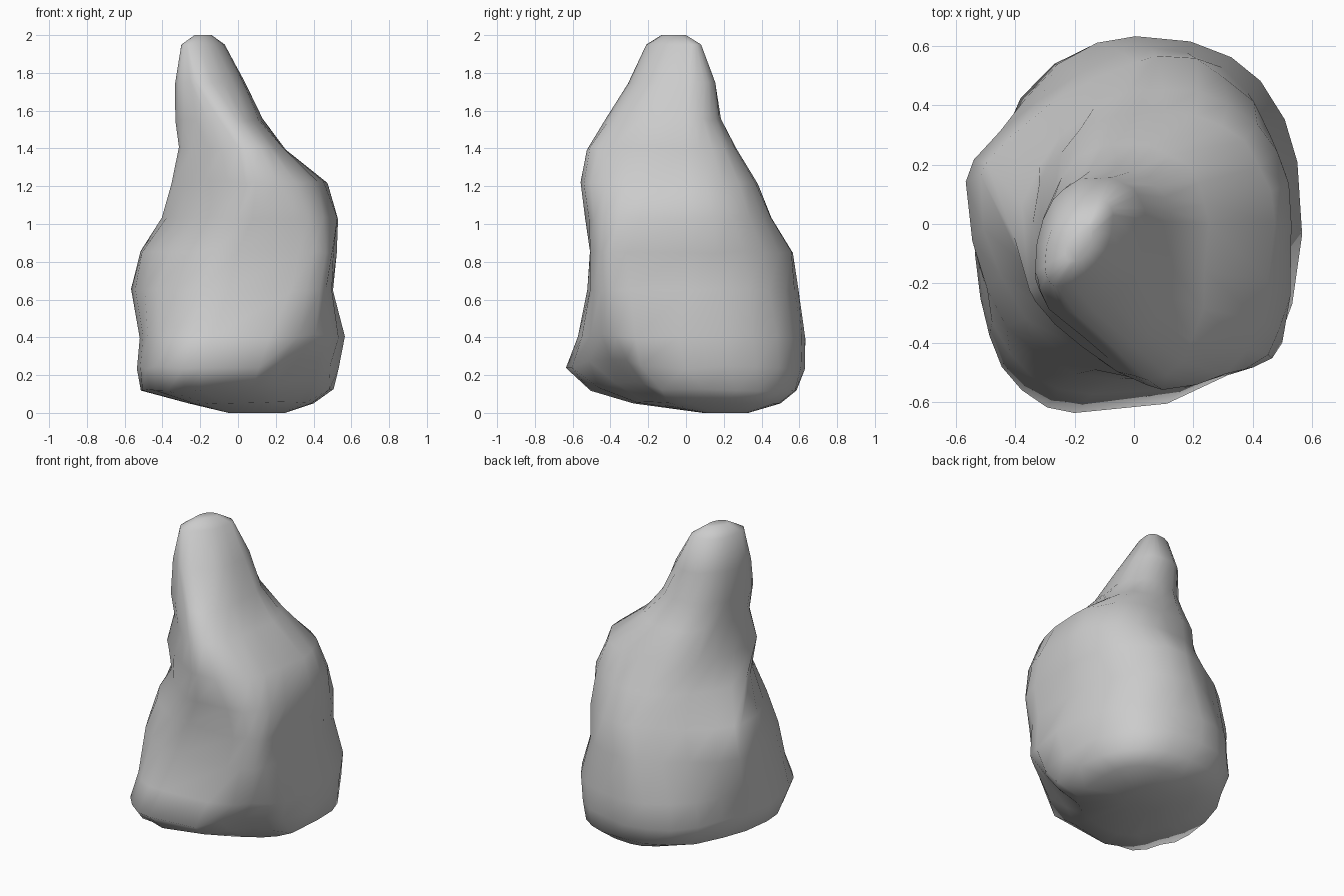
import bpy, bmesh, random
from math import sin, cos, pi, exp
from mathutils import Vector

random.seed(4)
STEPS = 6  # points per quarter of each ring

# Ring per height: z, then left, front, right and back extreme points (x, y)
RINGS = [
    (0.00, -0.05, 0.20, 0.08, 0.09, 0.25, 0.20, 0.10, 0.33),
    (0.05, -0.26, 0.00, -0.05, -0.28, 0.40, 0.20, 0.05, 0.50),
    (0.12, -0.51, -0.10, -0.20, -0.50, 0.50, 0.10, 0.05, 0.59),
    (0.24, -0.53, -0.10, -0.20, -0.63, 0.53, 0.00, 0.00, 0.63),
    (0.40, -0.52, -0.05, -0.15, -0.58, 0.56, -0.03, 0.00, 0.63),
    (0.65, -0.56, 0.14, -0.05, -0.52, 0.50, 0.00, 0.05, 0.60),
    (0.85, -0.52, 0.16, 0.00, -0.51, 0.52, 0.00, 0.08, 0.57),
    (1.03, -0.40, -0.05, 0.07, -0.53, 0.53, 0.00, 0.10, 0.46),
    (1.22, -0.36, -0.22, 0.09, -0.56, 0.47, 0.00, 0.10, 0.38),
    (1.40, -0.31, -0.18, 0.05, -0.52, 0.25, 0.00, 0.00, 0.27),
    (1.55, -0.33, -0.18, -0.05, -0.43, 0.13, 0.00, -0.05, 0.18),
    (1.75, -0.33, -0.16, -0.20, -0.30, 0.04, 0.02, -0.12, 0.16),
    (1.95, -0.30, -0.14, -0.26, -0.21, -0.07, 0.03, -0.12, 0.08),
    (2.00, -0.23, -0.10, -0.21, -0.13, -0.14, -0.03, -0.15, 0.00),
]
# Corner sharpness by height for front-left, front-right, back-right, back-left
# (small = square, 1 = round, 2 = cut straight across)
CORNERS = [
    (0.0, (0.9, 0.70, 0.8, 1.0)),
    (0.35, (0.9, 0.60, 0.75, 1.0)),
    (0.8, (0.9, 0.30, 0.95, 1.6)),
    (1.2, (1.6, 0.80, 0.95, 0.75)),
    (2.0, (1.0, 1.00, 1.0, 0.9)),
]


def corner(z, q):
    for (z0, k0), (z1, k1) in zip(CORNERS, CORNERS[1:]):
        if z <= z1:
            t = (z - z0) / (z1 - z0)
            return k0[q] * (1 - t) + k1[q] * t


def ring_points(ring):
    z = ring[0]
    ext = [Vector((ring[i], ring[i + 1], z)) for i in (1, 3, 5, 7)]
    pts = []
    for q in range(4):
        a, b, k = ext[q], ext[(q + 1) % 4], corner(z, q)
        for s in range(STEPS):
            ang = s / STEPS * pi / 2
            c, n = cos(ang) ** k, sin(ang) ** k
            if q % 2 == 0:
                p = Vector((b.x + (a.x - b.x) * c, a.y + (b.y - a.y) * n, z))
            else:
                p = Vector((a.x + (b.x - a.x) * n, b.y + (a.y - b.y) * c, z))
            pts.append(p)
    return pts


# Rock body lofted through the rings
bm = bmesh.new()
loops = [[bm.verts.new(p) for p in ring_points(r)] for r in RINGS]
n = 4 * STEPS
for lo, hi in zip(loops, loops[1:]):
    for i in range(n):
        j = (i + 1) % n
        bm.faces.new((lo[i], lo[j], hi[j], hi[i]))
bm.faces.new(loops[0][::-1])
bm.faces.new(loops[-1])

# Undercut at the lower front-right corner, plus slight roughness
for v in bm.verts:
    d = (v.co - Vector((0.42, -0.50, 0.12))).length
    v.co += Vector((-0.08, 0.15, 0.07)) * exp(-(d / 0.23) ** 2)
    if 0.1 < v.co.z < 1.9:
        v.co += Vector([random.uniform(-0.008, 0.008) for _ in range(3)])
bmesh.ops.recalc_face_normals(bm, faces=bm.faces[:])

mesh = bpy.data.meshes.new("rock")
bm.to_mesh(mesh)
bm.free()
rock = bpy.data.objects.new("rock", mesh)
bpy.context.collection.objects.link(rock)
mesh.polygons.foreach_set("use_smooth", [True] * len(mesh.polygons))
